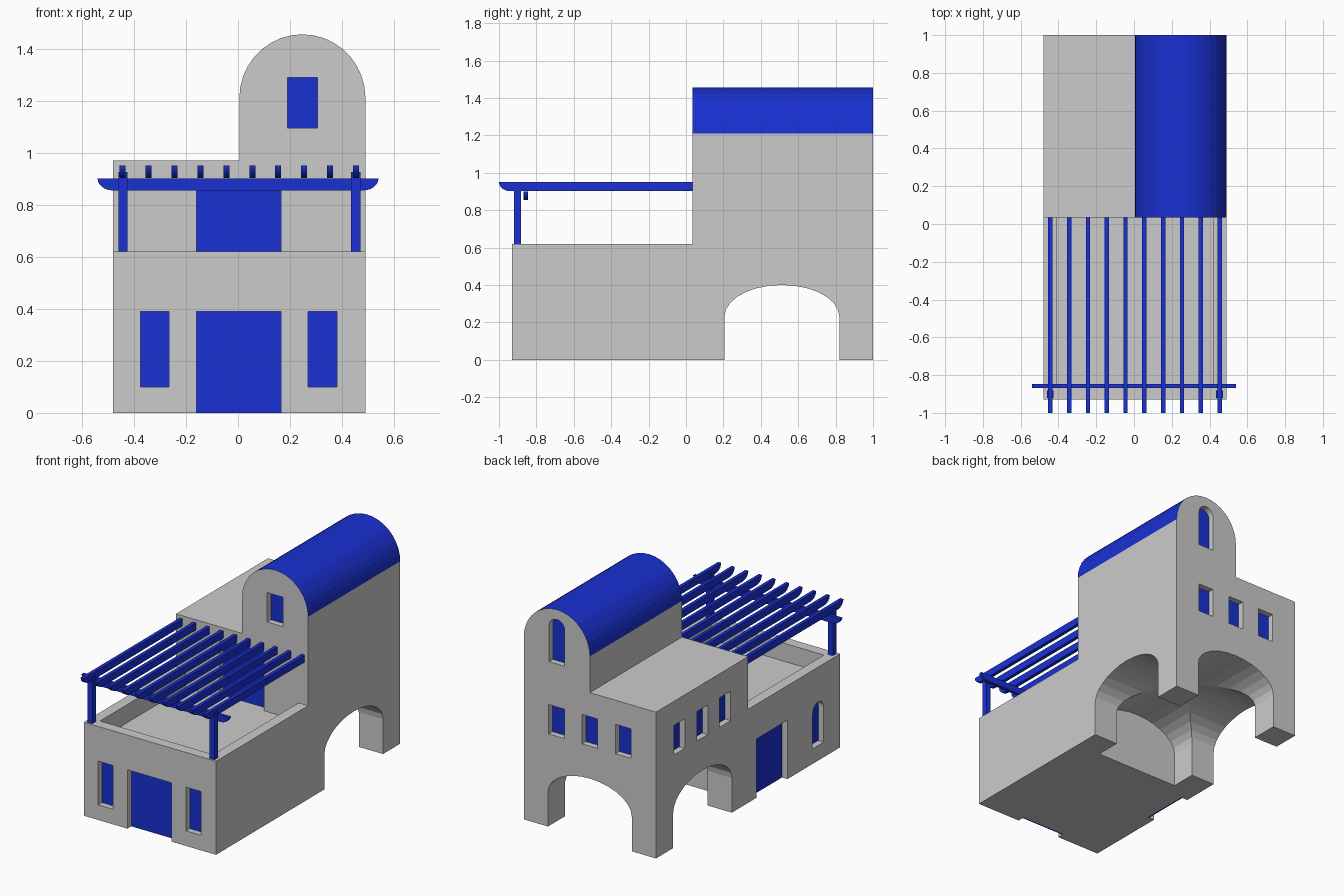
import bpy, bmesh, math

if "Cube" in bpy.data.objects:
    bpy.data.objects.remove(bpy.data.objects["Cube"])

blue = bpy.data.materials.new("blue_paint")
blue.diffuse_color = (0.01, 0.03, 0.65, 1)
blue.use_nodes = True
blue.node_tree.nodes["Principled BSDF"].inputs["Base Color"].default_value = blue.diffuse_color


def prism(name, pts, axis, a, b, mat=None):
    """Extrude an outline along x (pts are y,z) or along y (pts are x,z)."""
    bm = bmesh.new()
    place = (lambda p, d: (d, p[0], p[1])) if axis == 'x' else (lambda p, d: (p[0], d, p[1]))
    lo = [bm.verts.new(place(p, a)) for p in pts]
    hi = [bm.verts.new(place(p, b)) for p in pts]
    bm.faces.new(lo)
    bm.faces.new(hi[::-1])
    n = len(pts)
    for i in range(n):
        j = (i + 1) % n
        bm.faces.new((lo[i], hi[i], hi[j], lo[j]))
    bmesh.ops.recalc_face_normals(bm, faces=bm.faces)
    me = bpy.data.meshes.new(name)
    bm.to_mesh(me)
    bm.free()
    ob = bpy.data.objects.new(name, me)
    bpy.context.collection.objects.link(ob)
    if mat:
        me.materials.append(mat)
    return ob


def arc(cx, cz, rx, rz, a0, a1, n):
    angles = [math.radians(a0 + (a1 - a0) * i / n) for i in range(n + 1)]
    return [(cx + rx * math.cos(t), cz + rz * math.sin(t)) for t in angles]


def rect(u0, u1, z0, z1):
    return [(u0, z0), (u1, z0), (u1, z1), (u0, z1)]


def arch(c, half, z0, spring, rise, n):
    return [(c - half, z0), (c + half, z0)] + arc(c, spring, half, rise, 0, 180, n)


def combine(target, other, op):
    """Apply a boolean and discard the helper."""
    other.hide_render = True
    m = target.modifiers.new("bool", 'BOOLEAN')
    m.operation, m.solver, m.object = op, 'EXACT', other
    bpy.context.view_layer.objects.active = target
    bpy.ops.object.modifier_apply(modifier=m.name)
    bpy.data.objects.remove(other)


# House: rear block with vaulted tower, plus the low front block
CX, CZ, R = 0.2475, 1.21, 0.2425
house = prism("house_walls", [(-0.48, 0), (0.49, 0)] + arc(CX, CZ, R, R + 0.0025, 0, 180, 18)
              + [(0.005, 0.97), (-0.48, 0.97)], 'y', 0.035, 1.0)
combine(house, prism("front_block", rect(-0.48, 0.49, 0, 0.62), 'y', -0.93, 0.1), 'UNION')

# Sunken terrace behind the parapet
combine(house, prism("terrace_cut", rect(-0.41, 0.42, 0.50, 0.8), 'y', -0.86, 0.035), 'DIFFERENCE')

# Crossing arched passages under the rear block
combine(house, prism("side_passage_cut", arch(0.5125, 0.3075, -0.1, 0.23, 0.17, 14),
                     'x', -0.7, 0.7), 'DIFFERENCE')
combine(house, prism("rear_passage_cut", arch(0.005, 0.3075, -0.1, 0.23, 0.17, 14),
                     'y', 0.035, 1.2), 'DIFFERENCE')


def opening(name, axis, wall, inward, centre, width, z0, z1, arched=False):
    """Cut a recess in a wall and set a blue panel at its back."""
    h = width / 2

    def outline(bottom):
        if arched:
            return arch(centre, h, bottom, z1 - h, h, 10)
        return rect(centre - h, centre + h, bottom, z1)
    cut = prism("cut", outline(z0 if z0 > 0 else -0.05), axis, wall - 0.05 * inward, wall + 0.05 * inward)
    combine(house, cut, 'DIFFERENCE')
    prism(name, outline(z0), axis, wall + 0.04 * inward, wall + 0.05 * inward, blue)


# Front doors and windows
opening("front_door", 'y', -0.93, 1, 0.0025, 0.325, 0, 0.39)
for x in (-0.32, 0.325):
    opening("front_window", 'y', -0.93, 1, x, 0.11, 0.10, 0.39)
opening("terrace_door", 'y', 0.035, 1, 0.0025, 0.325, 0.50, 0.89)
opening("tower_front_window", 'y', 0.035, 1, CX, 0.115, 1.095, 1.29)

# Left side door and windows
opening("side_door", 'x', -0.48, 1, -0.215, 0.325, 0, 0.39)
opening("side_arched_window", 'x', -0.48, 1, -0.70, 0.115, 0.10, 0.39, True)
for y in (0.755, 0.515, 0.275):
    opening("side_window", 'x', -0.48, 1, y, 0.115, 0.615, 0.81)

# Rear windows
for x in (-0.24, 0.005, 0.25):
    opening("rear_window", 'y', 1.0, -1, x, 0.115, 0.615, 0.81)
opening("tower_rear_window", 'y', 1.0, -1, CX, 0.115, 1.095, 1.39, True)

# Blue paint on the barrel roof
grey = bpy.data.materials.new("wall_grey")
grey.diffuse_color = (0.8, 0.8, 0.8, 1)
grey.use_nodes = True
grey.node_tree.nodes["Principled BSDF"].inputs["Base Color"].default_value = grey.diffuse_color
house.data.materials.clear()
house.data.materials.append(grey)
house.data.materials.append(blue)
for p in house.data.polygons:
    c = p.center
    on_roof = c.z > CZ and abs(p.normal.y) < 0.1 and math.hypot(c.x - CX, c.z - CZ) > 0.22
    p.material_index = 1 if on_roof else 0

# Pergola posts
for x in (-0.4425, 0.4525):
    prism("pergola_post", rect(x - 0.0175, x + 0.0175, 0.62, 0.925), 'y', -0.92, -0.882, blue)

# Pergola cross beam with rounded ends
prism("pergola_beam", arc(-0.48, 0.90, 0.06, 0.045, 180, 270, 6)
      + arc(0.48, 0.90, 0.06, 0.045, 270, 360, 6), 'y', -0.868, -0.846, blue)

# Pergola rafters with rounded front ends
rafter = arc(-0.94, 0.95, 0.06, 0.048, 180, 270, 6) + [(0.035, 0.902), (0.035, 0.95)]
for i in range(10):
    x = -0.443 + i * 0.0996
    prism("pergola_rafter", rafter, 'x', x - 0.0115, x + 0.0115, blue)
